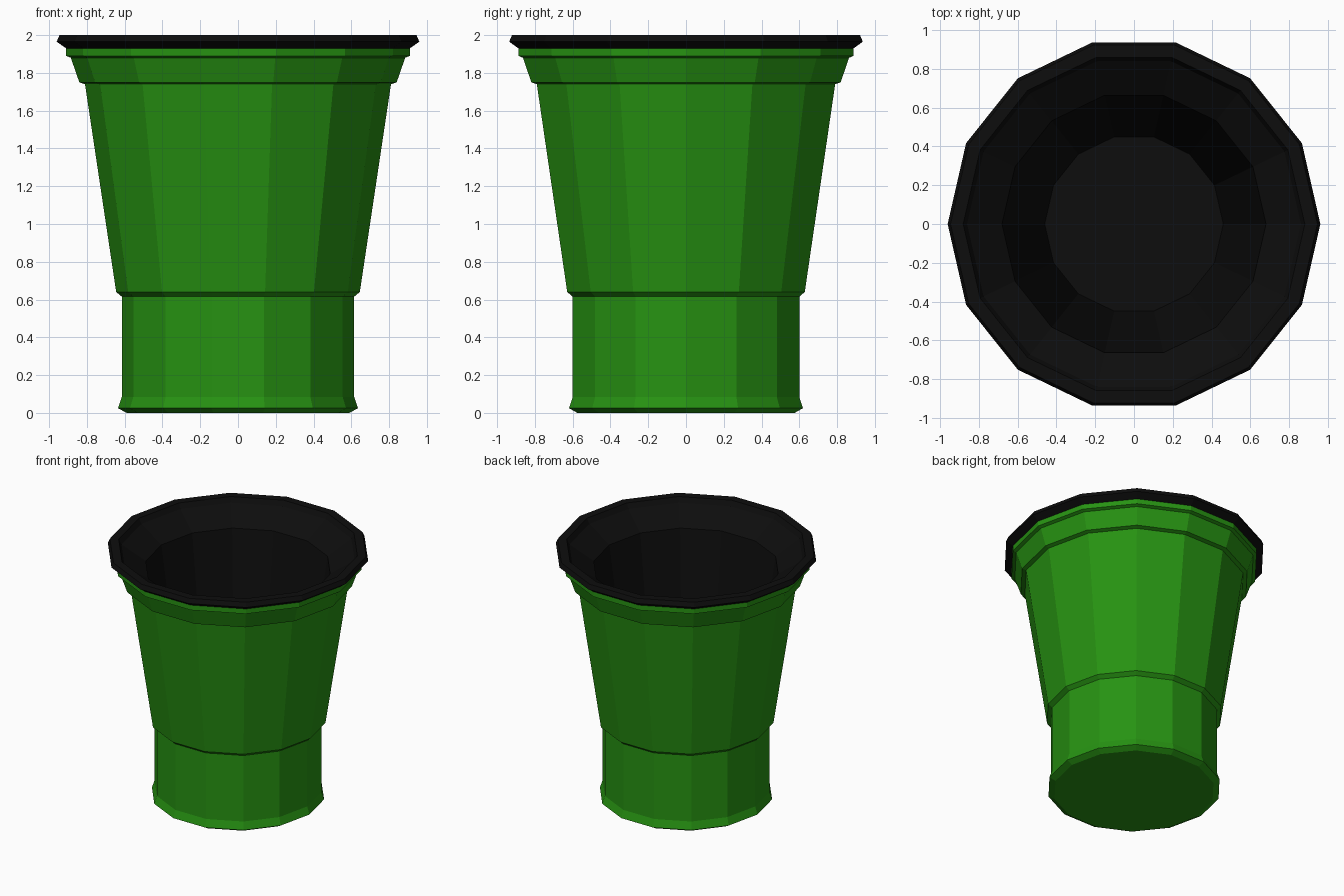
import bpy, bmesh
from math import cos, sin, tau

if "Cube" in bpy.data.objects:
    bpy.data.objects.remove(bpy.data.objects["Cube"])

SIDES = 14


def material(name, color):
    mat = bpy.data.materials.new(name)
    mat.diffuse_color = color
    mat.use_nodes = True
    mat.node_tree.nodes["Principled BSDF"].inputs["Base Color"].default_value = mat.diffuse_color
    return mat


def lathe(name, profile, mat, cap_start=False, cap_end=False):
    """Spin an (r, z) profile into a flat-faced 14-sided shell."""
    bm = bmesh.new()
    rings = [[bm.verts.new((r * cos(tau * i / SIDES), r * sin(tau * i / SIDES), z))
              for i in range(SIDES)] for r, z in profile]
    for a, b in zip(rings, rings[1:]):
        for i in range(SIDES):
            j = (i + 1) % SIDES
            bm.faces.new((a[i], a[j], b[j], b[i]))
    if cap_start:
        bm.faces.new(rings[0][::-1])
    if cap_end:
        bm.faces.new(rings[-1])
    mesh = bpy.data.meshes.new(name)
    bm.to_mesh(mesh)
    bm.free()
    mesh.materials.append(mat)
    obj = bpy.data.objects.new(name, mesh)
    bpy.context.collection.objects.link(obj)
    return obj


green = material("green_plastic", (0.02, 0.29, 0.006, 1))
black = material("black_liner", (0.004, 0.004, 0.004, 1))

# Outer bin: flared foot, straight base, tapered body, stepped collar
lathe("bin_body", [
    (0.59, 0.0), (0.635, 0.025), (0.615, 0.085), (0.615, 0.615),
    (0.645, 0.64), (0.81, 1.74), (0.84, 1.75), (0.885, 1.88),
    (0.91, 1.89), (0.91, 1.93)], green, cap_start=True)

# Liner: folded over the rim, sloping into a tapered well
lathe("bin_liner", [
    (0.91, 1.93), (0.96, 1.965), (0.945, 2.0), (0.88, 2.0),
    (0.86, 1.96), (0.68, 1.84), (0.46, 0.3)], black, cap_end=True)
